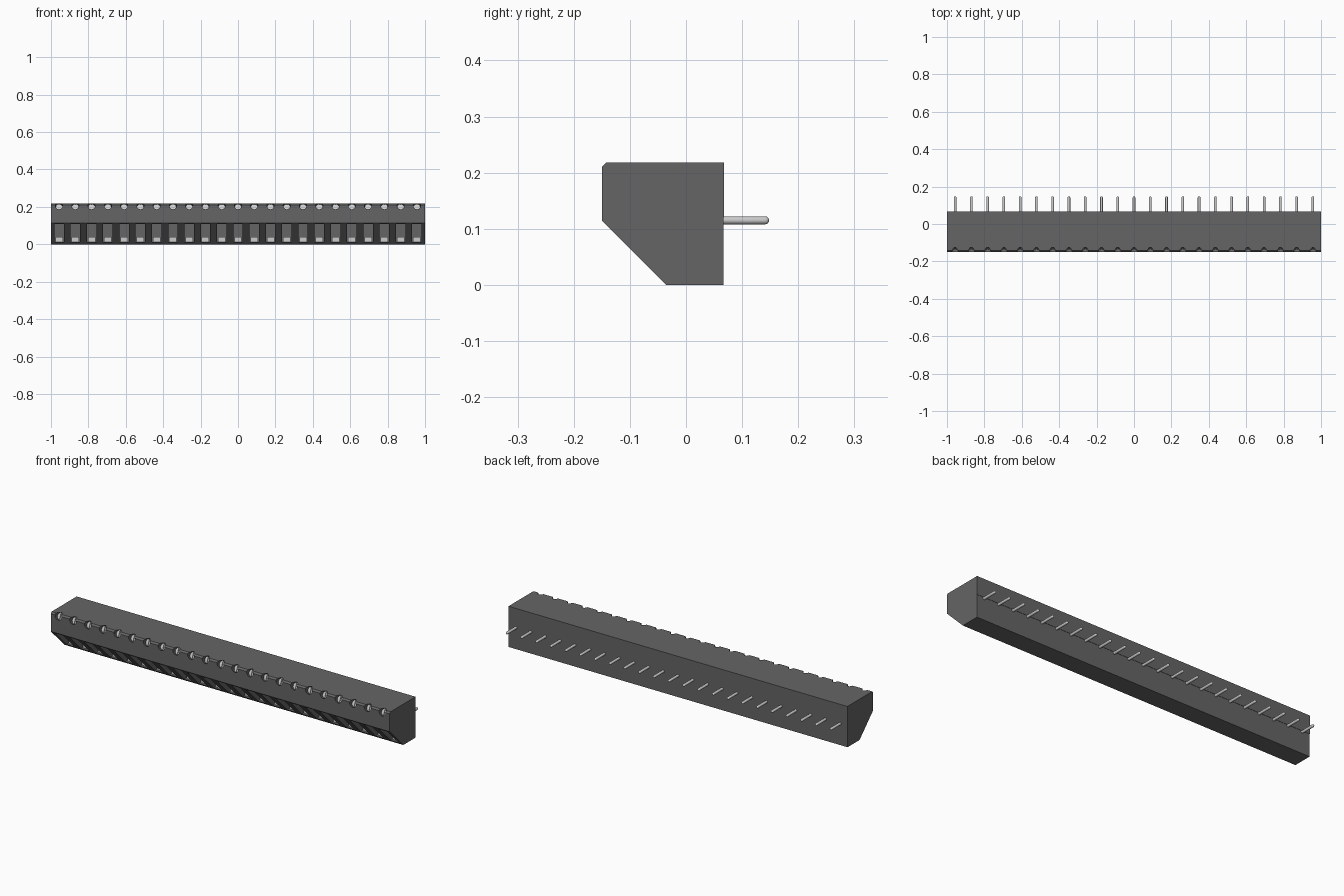
import bpy, bmesh
from math import pi, sin, cos, radians
from mathutils import Matrix, Vector

if "Cube" in bpy.data.objects:
    bpy.data.objects.remove(bpy.data.objects["Cube"])

N = 23
PITCH = 2 / N
XS = [(i - (N - 1) / 2) * PITCH for i in range(N)]
TILT = Matrix.Rotation(radians(65), 4, 'X')      # screw axis: forward and slightly up
OUT = TILT @ Vector((0, 0, 1))
MOUTH = Vector((0, -0.147, 0.207))               # screw hole centre at the front edge


def material(name, v):
    m = bpy.data.materials.new(name)
    m.diffuse_color = (v, v, v, 1)
    m.use_nodes = True
    m.node_tree.nodes["Principled BSDF"].inputs["Base Color"].default_value = m.diffuse_color
    return m


DARK = material("dark_plastic", 0.13)
METAL = material("metal", 0.75)


def finish(bm, name, mat, smooth=False):
    bmesh.ops.recalc_face_normals(bm, faces=bm.faces)
    me = bpy.data.meshes.new(name)
    bm.to_mesh(me)
    bm.free()
    me.materials.append(mat)
    ob = bpy.data.objects.new(name, me)
    bpy.context.collection.objects.link(ob)
    bpy.ops.object.select_all(action='DESELECT')
    ob.select_set(True)
    bpy.context.view_layer.objects.active = ob
    if smooth:
        bpy.ops.object.shade_smooth_by_angle(angle=radians(35))
    return ob


def prism(bm, pts, vec):
    """Extrude a closed polygon along vec; returns its vertices."""
    f = bm.faces.new([bm.verts.new(p) for p in pts])
    r = bmesh.ops.extrude_face_region(bm, geom=[f], use_keep_orig=True)
    new = [e for e in r["geom"] if isinstance(e, bmesh.types.BMVert)]
    bmesh.ops.translate(bm, verts=new, vec=vec)
    return list(f.verts) + new


def box(bm, x0, x1, y0, y1, z0, z1):
    prism(bm, [(x0, y0, z0), (x1, y0, z0), (x1, y1, z0), (x0, y1, z0)], (0, 0, z1 - z0))


def cylinder(bm, r, depth, mat, segs=24):
    bmesh.ops.create_cone(bm, cap_ends=True, segments=segs, radius1=r, radius2=r,
                          depth=depth, matrix=mat)


def repeat(name, first, mat):
    """Linked copies of one part, one per pole."""
    first.location.x = XS[0]
    for x in XS[1:]:
        ob = first.copy()
        ob.name = name
        ob.location.x = x
        bpy.context.collection.objects.link(ob)


# Housing: side profile swept along the length
profile = [(-0.15, 0.115), (-0.15, 0.21), (-0.142, 0.218), (0.068, 0.218),
           (0.068, 0.12), (0.0665, 0.12), (0.0665, 0.0), (-0.035, 0.0)]
bm = bmesh.new()
prism(bm, [(-1, y, z) for y, z in profile], (2, 0, 0))
housing = finish(bm, "housing", DARK)

# Cutters: wire pockets in the slope, tilted screw holes at the upper front edge
bm = bmesh.new()
for x in XS:
    box(bm, x - 0.025, x + 0.025, -0.2, -0.01, 0.012, 0.109)
    c = MOUTH + Vector((x, 0, 0))
    cylinder(bm, 0.0195, 0.09, Matrix.Translation(c) @ TILT)
cutter = finish(bm, "cutter", DARK)
cutter.hide_render = True
mod = housing.modifiers.new("openings", 'BOOLEAN')
mod.operation = 'DIFFERENCE'
mod.solver = 'EXACT'
mod.object = cutter
bpy.ops.object.select_all(action='DESELECT')
housing.select_set(True)
bpy.context.view_layer.objects.active = housing
bpy.ops.object.modifier_apply(modifier=mod.name)
bpy.data.objects.remove(cutter)
bpy.ops.object.shade_smooth_by_angle(angle=radians(30))

# Slotted screw heads: base disc with two half discs leaving a slot
bm = bmesh.new()
R, GAP = 0.018, 0.003
cylinder(bm, R, 0.02, Matrix.Translation((0, 0, -0.016)))
for s in (0, pi):
    arc = [(s - pi / 2 + 0.17) + (pi - 0.34) * k / 10 for k in range(11)]
    prism(bm, [(R * cos(a), R * sin(a), -0.006) for a in arc], (0, 0, 0.006))
bmesh.ops.transform(bm, verts=bm.verts,
                    matrix=Matrix.Translation(MOUTH - OUT * 0.02) @ TILT)
repeat("screw", finish(bm, "screw", METAL, True), METAL)

# Clamp plates at the bottom of each wire pocket
bm = bmesh.new()
box(bm, -0.02, 0.02, -0.035, -0.009, 0.013, 0.04)
repeat("clamp", finish(bm, "clamp", METAL), METAL)

# Round solder pins with domed tips
bm = bmesh.new()
r = 0.007
rings = [(r, 0.05)] + [(r * cos(a), 0.1415 + 0.0065 * sin(a))
                       for a in (0, pi / 8, pi / 4, 3 * pi / 8)] + [(0, 0.148)]
verts = [bm.verts.new((q, y, 0.115)) for q, y in rings]
edges = [bm.edges.new(p) for p in zip(verts, verts[1:])]
bmesh.ops.spin(bm, geom=verts + edges, cent=(0, 0, 0.115), axis=(0, 1, 0),
               angle=2 * pi, steps=16)
bmesh.ops.remove_doubles(bm, verts=bm.verts, dist=1e-5)
repeat("pin", finish(bm, "pin", METAL, True), METAL)
